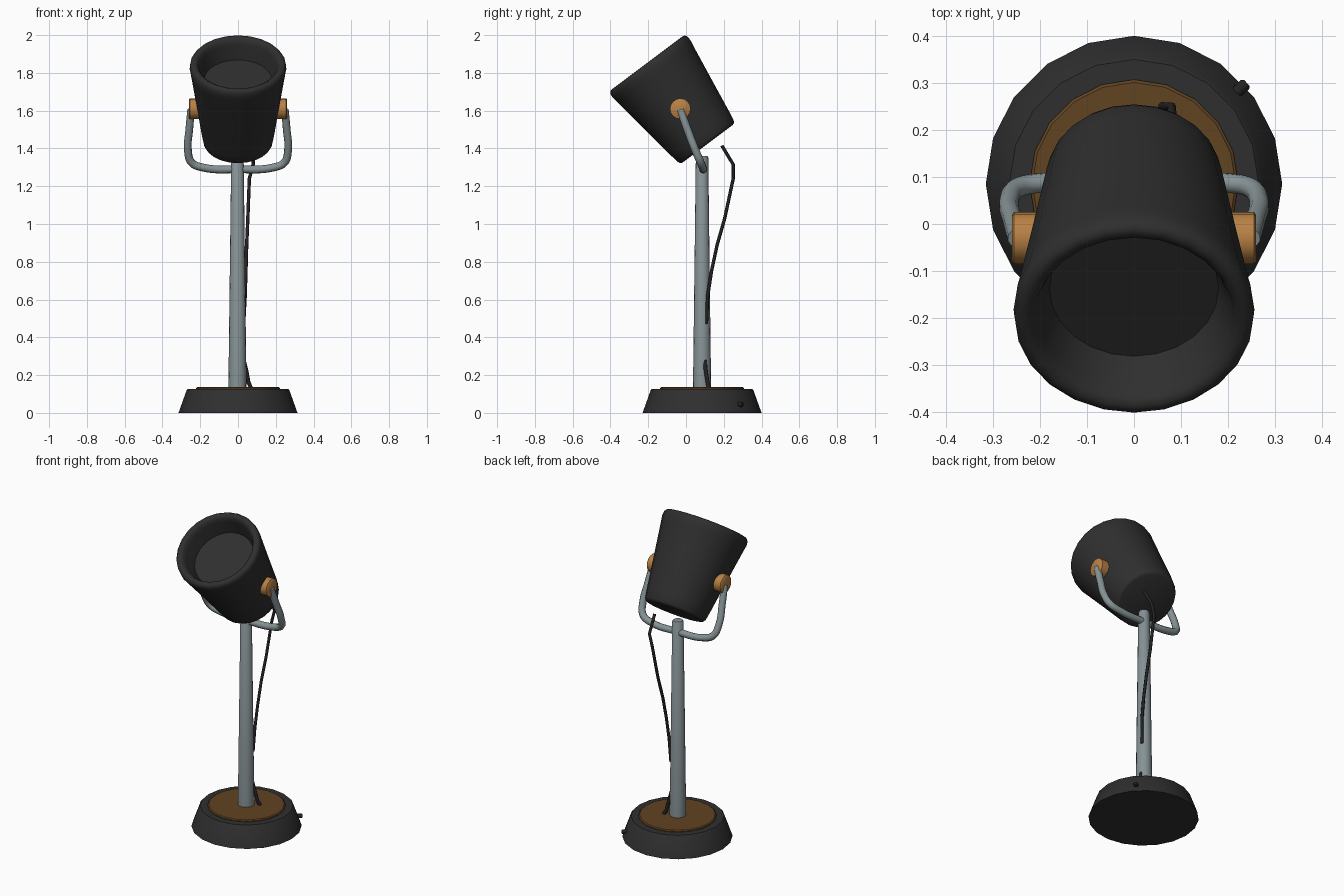
import bpy
import bmesh
from math import pi, cos, sin
from mathutils import Matrix, Vector

cube = bpy.data.objects.get("Cube")
if cube:
    bpy.data.objects.remove(cube)


def material(name, rgb):
    m = bpy.data.materials.new(name)
    m.use_nodes = True
    m.diffuse_color = (*rgb, 1)
    m.node_tree.nodes["Principled BSDF"].inputs["Base Color"].default_value = (*rgb, 1)
    return m


black = material("matte black", (0.028, 0.028, 0.028))
cord_black = material("cord black", (0.016, 0.016, 0.016))
steel = material("grey steel", (0.24, 0.29, 0.30))
wood = material("dark wood", (0.12, 0.056, 0.016))
copper = material("copper", (0.48, 0.22, 0.06))


def finish(obj, mat, angle=40):
    obj.data.materials.clear()
    obj.data.materials.append(mat)
    bpy.ops.object.select_all(action="DESELECT")
    obj.select_set(True)
    bpy.context.view_layer.objects.active = obj
    bpy.ops.object.shade_smooth_by_angle(angle=angle * pi / 180)
    return obj


def lathe(name, profile, sides, origin, axis, mat, angle=40):
    """Spin (radius, height) points around an axis; ends are capped."""
    bm = bmesh.new()
    rings = []
    for r, h in profile:
        rings.append([bm.verts.new((r * sin(2 * pi * i / sides),
                                    r * cos(2 * pi * i / sides), h))
                      for i in range(sides)])
    for a, b in zip(rings, rings[1:]):
        for i in range(sides):
            j = (i + 1) % sides
            bm.faces.new((a[i], a[j], b[j], b[i]))
    bm.faces.new(rings[0])
    bm.faces.new(rings[-1])
    bmesh.ops.recalc_face_normals(bm, faces=bm.faces)
    turn = Vector((0, 0, 1)).rotation_difference(Vector(axis)).to_matrix().to_4x4()
    bm.transform(Matrix.Translation(origin) @ turn)
    mesh = bpy.data.meshes.new(name)
    bm.to_mesh(mesh)
    bm.free()
    obj = bpy.data.objects.new(name, mesh)
    bpy.context.collection.objects.link(obj)
    return finish(obj, mat, angle)


def tube(name, points, radius, mat, kind="POLY", sides=2):
    """Round tube along a path, turned into a mesh."""
    curve = bpy.data.curves.new(name, "CURVE")
    curve.dimensions = "3D"
    curve.bevel_depth = radius
    curve.bevel_resolution = sides
    curve.use_fill_caps = True
    curve.resolution_u = 6
    spline = curve.splines.new(kind)
    if kind == "BEZIER":
        spline.bezier_points.add(len(points) - 1)
        for bp, p in zip(spline.bezier_points, points):
            bp.co = p
            bp.handle_left_type = bp.handle_right_type = "AUTO"
    else:
        spline.points.add(len(points) - 1)
        for sp, p in zip(spline.points, points):
            sp.co = (*p, 1)
    obj = bpy.data.objects.new(name, curve)
    bpy.context.collection.objects.link(obj)
    bpy.ops.object.select_all(action="DESELECT")
    obj.select_set(True)
    bpy.context.view_layer.objects.active = obj
    bpy.ops.object.convert(target="MESH")
    return finish(bpy.context.view_layer.objects.active, mat, 50)


UP = (0, 0, 1)
foot = (0, 0.085, 0)

# Weighted base, wood inlay and pole
lathe("base", [(0.315, 0), (0.272, 0.12), (0.265, 0.127)], 20, foot, UP, black, 30)
lathe("wood_inlay", [(0.222, 0.12), (0.222, 0.132), (0.216, 0.137)], 20, foot, UP, wood)
lathe("pole", [(0.048, 0.13), (0.033, 1.352), (0.028, 1.36)], 16,
      (-0.003, 0.085, 0), UP, steel)

# Lamp shade, one closed shell with a rolled rim and a recessed inner disc
tilt = (0, -0.6, 0.8)
shade_profile = [(0.165, 0), (0.177, 0.004), (0.184, 0.016), (0.192, 0.06),
                 (0.222, 0.27), (0.25, 0.46), (0.256, 0.495), (0.254, 0.52),
                 (0.245, 0.533), (0.228, 0.535), (0.214, 0.525), (0.205, 0.5),
                 (0.18, 0.42)]
lathe("lamp_shade", shade_profile, 24, (0, 0.115, 1.425), tilt, black, 50)

# Pivot knobs on both sides
for side, label in ((1, "left"), (-1, "right")):
    lathe(label + "_pivot_knob", [(0.055, 0), (0.055, 0.05), (0.05, 0.054)], 16,
          (side * 0.205, -0.03, 1.61), (side, 0, 0), copper)

# Yoke fork holding the shade
half = [(0.248, -0.03, 1.605), (0.258, 0.008, 1.5), (0.265, 0.05, 1.39),
        (0.245, 0.078, 1.325), (0.19, 0.088, 1.3)]
fork = half + [(0, 0.09, 1.29)] + [(-x, y, z) for x, y, z in reversed(half)]
tube("yoke", fork, 0.021, steel, "BEZIER", 3)

# Power cord: upper run into the pole, lower run out to the base
tube("upper_cord", [(0.085, 0.19, 1.415), (0.08, 0.25, 1.315), (0.06, 0.25, 1.24),
                    (0.052, 0.205, 1.03), (0.046, 0.165, 0.89), (0.042, 0.135, 0.75),
                    (0.038, 0.115, 0.62), (0.03, 0.108, 0.47)], 0.009, cord_black)
tube("lower_cord", [(0.03, 0.1, 0.28), (0.045, 0.105, 0.22), (0.056, 0.115, 0.16),
                    (0.07, 0.122, 0.13)], 0.011, cord_black)

# Small socket on the rim of the base
out = Vector((0.23, 0.206, 0)).normalized()
lathe("cord_socket", [(0.013, 0), (0.013, 0.045), (0.009, 0.05)], 10,
      Vector((0, 0.085, 0.045)) + out * 0.272, out, cord_black)
